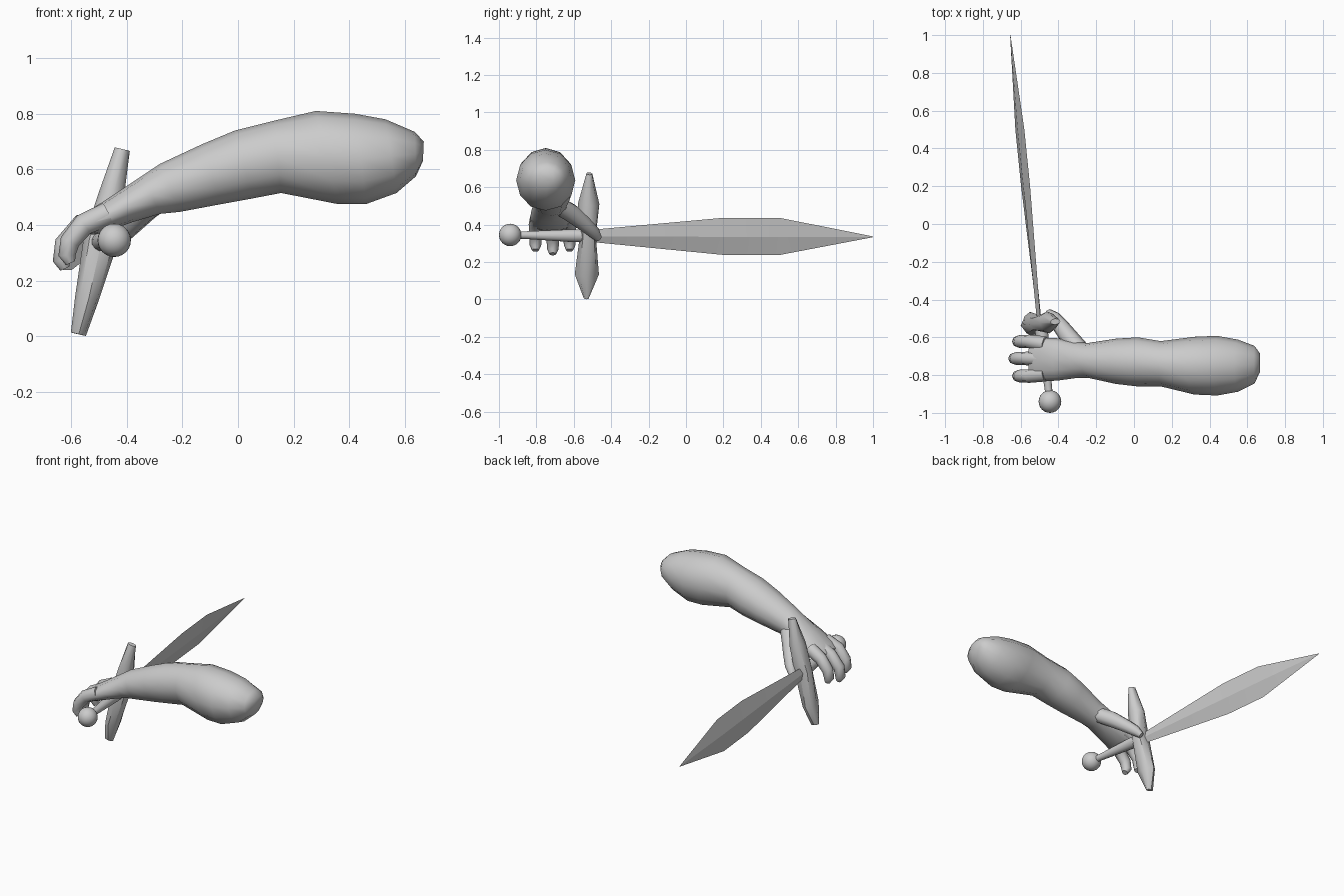
import bpy, bmesh, math
from mathutils import Vector as V

if "Cube" in bpy.data.objects:
    bpy.data.objects.remove(bpy.data.objects["Cube"])


def loft(name, rings, sides, smooth=50):
    """Skin rings given as (centre, half axis a, half axis b), capped at both ends."""
    bm = bmesh.new()
    loops = []
    for c, a, b in rings:
        loops.append([bm.verts.new(c + a * math.cos(2 * math.pi * i / sides)
                                   + b * math.sin(2 * math.pi * i / sides)) for i in range(sides)])
    for p, q in zip(loops, loops[1:]):
        for i in range(sides):
            j = (i + 1) % sides
            bm.faces.new((p[i], p[j], q[j], q[i]))
    bm.faces.new(loops[0])
    bm.faces.new(loops[-1])
    bmesh.ops.recalc_face_normals(bm, faces=bm.faces)
    me = bpy.data.meshes.new(name)
    bm.to_mesh(me)
    bm.free()
    ob = bpy.data.objects.new(name, me)
    bpy.context.collection.objects.link(ob)
    shade(ob, smooth)
    return ob


def shade(ob, angle):
    bpy.ops.object.select_all(action='DESELECT')
    ob.select_set(True)
    bpy.context.view_layer.objects.active = ob
    bpy.ops.object.shade_smooth_by_angle(angle=math.radians(angle))


def tube(name, path, side_axis, sides=8, smooth=60):
    """Rounded limb along points (x, y, z, half width, half thickness)."""
    pts = [V(p[:3]) for p in path]
    rings = []
    for i, p in enumerate(path):
        d = (pts[min(i + 1, len(pts) - 1)] - pts[max(i - 1, 0)]).normalized()
        b = d.cross(V(side_axis)).normalized()
        a = b.cross(d).normalized()
        rings.append((pts[i], a * p[3], b * p[4]))
    return loft(name, rings, sides, smooth)


# Arm and palm: top x, z / bottom x, z / centre y / half width
arm = [
    (.668, .70, .665, .63, -.735, .05),
    (.635, .735, .64, .575, -.745, .10),
    (.53, .78, .57, .515, -.75, .138),
    (.42, .80, .46, .475, -.75, .158),
    (.28, .81, .36, .475, -.75, .153),
    (.13, .775, .155, .515, -.74, .12),
    (-.01, .74, .05, .495, -.73, .13),
    (-.13, .69, -.06, .475, -.727, .12),
    (-.28, .62, -.21, .447, -.722, .092),
    (-.34, .58, -.28, .44, -.72, .096),
    (-.43, .52, -.38, .41, -.717, .112),
    (-.53, .455, -.49, .37, -.717, .117),
    (-.56, .42, -.53, .365, -.717, .10),
]
rings = []
for tx, tz, bx, bz, y, w in arm:
    top, bot = V((tx, y, tz)), V((bx, y, bz))
    rings.append(((top + bot) / 2, (top - bot) / 2, V((0, w, 0))))
loft("arm", rings, 12, 60)

# Three curled fingers
for n, (y, dx, dz) in enumerate([(-.805, .02, .02), (-.712, 0, 0), (-.622, .02, .02)]):
    tube(f"finger_{n + 1}", [
        (-.47, y + (-.717 - y) * .15, .44, .042, .042),
        (-.565 + dx * .5, y, .395 + dz * .3, .036, .04),
        (-.625 + dx, y, .33 + dz * .5, .034, .036),
        (-.635 + dx, y, .27 + dz, .031, .031),
        (-.622 + dx, y, .243 + dz, .019, .018)], (0, 1, 0))

# Thumb reaching round the grip
tube("thumb", [
    (-.27, -.685, .505, .05, .05),
    (-.335, -.612, .46, .052, .05),
    (-.385, -.545, .405, .043, .043),
    (-.425, -.495, .36, .035, .036),
    (-.452, -.468, .325, .02, .02)], (0, 0, 1))

# Sword frame: along the blade, across it, and through its thickness
along = V((-.105, .994, 0)).normalized()
across = V((.23, .024, .97)).normalized()
thick = along.cross(across).normalized()
hub = V((-.495, -.525, .34))

# Cross guard with two flared lobes
loft("cross_guard", [(hub + across * t, thick * a, along * b) for t, a, b in [
    (-.342, .028, .014), (-.212, .043, .065), (0, .062, .043),
    (.175, .046, .058), (.342, .028, .016)]], 8, 45)

# Leaf-shaped blade with a diamond cross-section
blade_start, blade_tip = V((-.503, -.5, .34)), V((-.655, 1.0, .335))
loft("blade", [(blade_start.lerp(blade_tip, t), across * w, thick * h) for t, w, h in [
    (0, .034, .012), (.467, .102, .012), (.667, .102, .012), (1, .002, .001)]], 4, 10)

# Grip and pommel
pommel = V((-.445, -.94, .345))
loft("grip", [(pommel.lerp(hub, t), across * r, thick * r) for t, r in [
    (0, .019), (.2, .021), (.8, .035), (1, .035)]], 12, 50)
bpy.ops.mesh.primitive_uv_sphere_add(segments=24, ring_count=12, radius=.06, location=pommel)
bpy.context.object.name = "pommel"
shade(bpy.context.object, 60)
